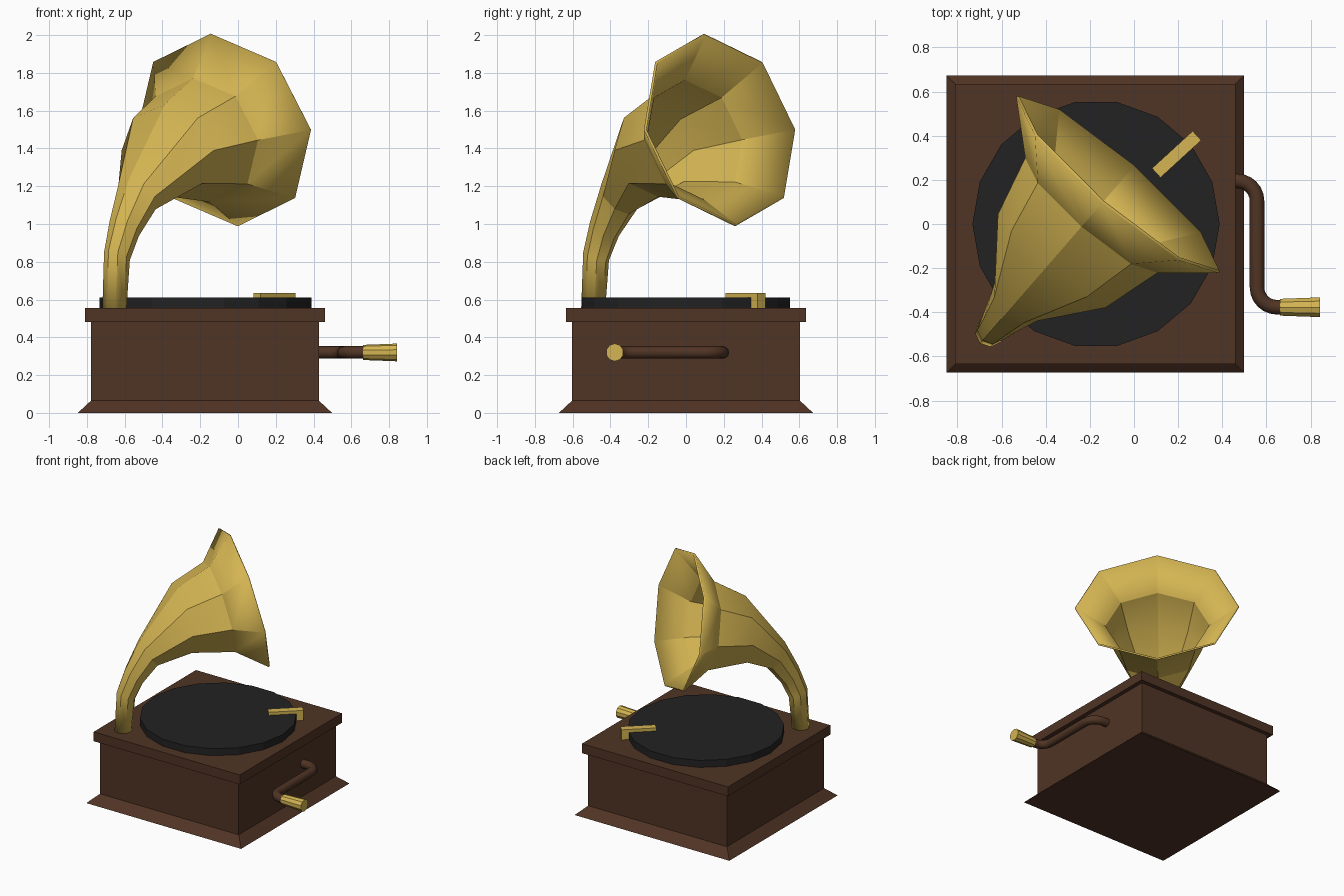
import bpy, bmesh, math
from mathutils import Vector, Matrix

if "Cube" in bpy.data.objects:
    bpy.data.objects.remove(bpy.data.objects["Cube"])


def material(name, rgb):
    m = bpy.data.materials.new(name)
    m.diffuse_color = (*rgb, 1)
    m.use_nodes = True
    m.node_tree.nodes["Principled BSDF"].inputs["Base Color"].default_value = m.diffuse_color
    return m


WOOD = material("brown wood", (0.08, 0.034, 0.018))
BRASS = material("brass", (0.66, 0.46, 0.085))
BLACK = material("black record", (0.016, 0.016, 0.016))


def loft(name, rings, mat, caps=True):
    """Skin a list of equal-sized vertex rings."""
    bm = bmesh.new()
    loops = [[bm.verts.new(p) for p in ring] for ring in rings]
    n = len(loops[0])
    for a, b in zip(loops, loops[1:]):
        for i in range(n):
            j = (i + 1) % n
            bm.faces.new((a[i], a[j], b[j], b[i]))
    if caps:
        bm.faces.new(loops[0][::-1])
        bm.faces.new(loops[-1])
        bmesh.ops.recalc_face_normals(bm, faces=bm.faces)
    me = bpy.data.meshes.new(name)
    bm.to_mesh(me)
    bm.free()
    me.materials.append(mat)
    ob = bpy.data.objects.new(name, me)
    bpy.context.collection.objects.link(ob)
    return ob


def smooth(ob, angle):
    bpy.ops.object.select_all(action='DESELECT')
    ob.select_set(True)
    bpy.context.view_layer.objects.active = ob
    bpy.ops.object.shade_smooth_by_angle(angle=math.radians(angle))


def box(name, centre, size, mat, turn=0):
    bpy.ops.mesh.primitive_cube_add(size=1)
    ob = bpy.context.object
    ob.name = name
    ob.data.transform(Matrix.Diagonal((*size, 1)))
    ob.location = centre
    ob.rotation_euler.z = turn
    ob.data.materials.append(mat)
    return ob


# Cabinet: flared skirt, body and overhanging lid
CX = -0.175
profile = [(0.673, 0.0), (0.603, 0.065), (0.603, 0.482), (0.635, 0.482), (0.635, 0.556)]
loft("cabinet", [[(CX + sx * r, sy * r, z) for sx, sy in
                  ((-1, -1), (1, -1), (1, 1), (-1, 1))] for r, z in profile], WOOD)

# Record
bpy.ops.mesh.primitive_cylinder_add(vertices=18, radius=0.56, depth=0.057,
                                    location=(-0.172, 0, 0.5825),
                                    rotation=(0, 0, math.pi / 2))
record = bpy.context.object
record.name = "record"
record.data.materials.append(BLACK)

# Tone arm and its post
turn = math.radians(42.5)
along = Vector((math.cos(turn), math.sin(turn), 0))
tip = Vector((0.285, 0.40, 0))
box("tone_arm", tip - along * 0.125 + Vector((0, 0, 0.6225)), (0.25, 0.057, 0.025), BRASS, turn)
box("tone_arm_post", tip - along * 0.026 + Vector((0, 0, 0.583)), (0.052, 0.057, 0.056), BRASS, turn)

# Horn: octagonal rings (distance, height, lean, half height, half width)
# laid out in a vertical plane that runs diagonally over the record
a = math.radians(49)
ahead = Vector((math.cos(a), math.sin(a), 0))
side = Vector((math.sin(a), -math.cos(a), 0))
foot = Vector((-0.654, -0.491, 0))
stations = [
    (0.000, 0.555, -0.050, 0.000, 0.050),
    (0.020, 0.830, -0.054, 0.027, 0.055),
    (0.080, 0.978, -0.052, 0.050, 0.075),
    (0.185, 1.148, -0.055, 0.085, 0.115),
    (0.435, 1.390, -0.020, 0.232, 0.310),
    (0.710, 1.446, -0.065, 0.316, 0.385),
    (0.895, 1.500, -0.106, 0.500, 0.600),
]
rings = []
for s, z, lean, half_h, half_w in stations:
    centre = foot + ahead * s + Vector((0, 0, z))
    up = ahead * lean + Vector((0, 0, half_h))
    rings.append([centre + side * half_w * math.cos(i * math.pi / 4)
                  + up * math.sin(i * math.pi / 4) for i in range(8)])
horn = loft("horn", rings, BRASS, caps=False)
wall = horn.modifiers.new("wall", 'SOLIDIFY')
wall.thickness = 0.014
wall.offset = -1
smooth(horn, 25)

# Crank: bent rod made of straight runs and two quarter bends
CZ, R = 0.32, 0.09
path = [(0.41, 0.195)]
path += [(0.467 + R * math.sin(t), 0.105 + R * math.cos(t))
         for t in (k * math.pi / 12 for k in range(7))]
path += [(0.647 - R * math.cos(t), -0.287 - R * math.sin(t))
         for t in (k * math.pi / 12 for k in range(7))]
path += [(0.68, -0.377)]
tube = []
for i, p in enumerate(path):
    p0, p1 = Vector(path[max(i - 1, 0)]), Vector(path[min(i + 1, len(path) - 1)])
    d = (p1 - p0).normalized()
    tube.append([(p[0] - d.y * 0.033 * math.cos(t), p[1] + d.x * 0.033 * math.cos(t),
                  CZ + 0.033 * math.sin(t))
                 for t in (k * math.pi / 6 for k in range(12))])
smooth(loft("crank", tube, WOOD), 40)

# Crank handle, slightly wider at the outer end
loft("crank_handle", [[(x, -0.377 + r * math.cos(t), CZ + r * math.sin(t))
                       for t in (k * math.pi / 5 + math.pi / 10 for k in range(10))]
                      for x, r in ((0.662, 0.04), (0.842, 0.047))], BRASS)
